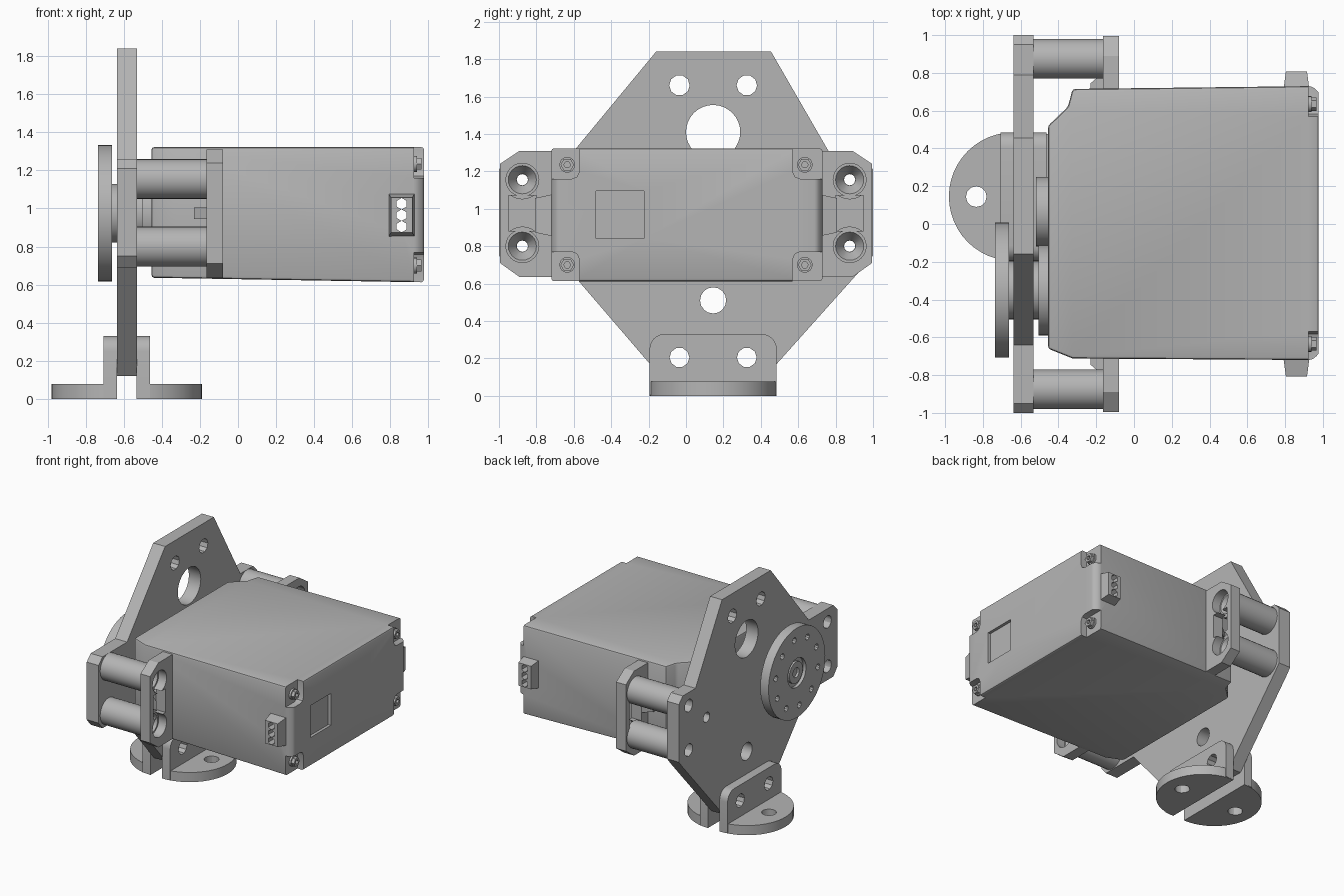
import bpy, bmesh, math
from mathutils import Vector

old = bpy.data.objects.get("Cube")
if old:
    bpy.data.objects.remove(old, do_unlink=True)

grey = bpy.data.materials.new("plain grey")
grey.use_nodes = True
colour = (0.46, 0.46, 0.46, 1)
grey.diffuse_color = colour
grey.node_tree.nodes["Principled BSDF"].inputs["Base Color"].default_value = colour
parts = []


def place(axis, p, d):
    u, v = p
    return {"x": Vector((d, u, v)), "y": Vector((u, d, v)), "z": Vector((u, v, d))}[axis]


def prism(name, axis, pts, a, b, scale=1.0, helper=False):
    """Extrude a 2D outline along an axis from a to b, optionally scaling the far end."""
    bm = bmesh.new()
    cu = (min(p[0] for p in pts) + max(p[0] for p in pts)) / 2
    cv = (min(p[1] for p in pts) + max(p[1] for p in pts)) / 2
    near = [bm.verts.new(place(axis, p, a)) for p in pts]
    far = [bm.verts.new(place(axis, (cu + (u - cu) * scale, cv + (v - cv) * scale), b)) for u, v in pts]
    bm.faces.new(near)
    bm.faces.new(far)
    n = len(pts)
    for i in range(n):
        j = (i + 1) % n
        bm.faces.new((near[i], near[j], far[j], far[i]))
    bmesh.ops.recalc_face_normals(bm, faces=bm.faces)
    mesh = bpy.data.meshes.new(name)
    bm.to_mesh(mesh)
    bm.free()
    mesh.materials.append(grey)
    ob = bpy.data.objects.new(name, mesh)
    bpy.context.scene.collection.objects.link(ob)
    if helper:
        ob.hide_render = True
    else:
        parts.append(ob)
    return ob


def ring(u, v, r, n=24, start=0.0, sweep=math.tau):
    steps = n if sweep == math.tau else n - 1
    return [(u + r * math.cos(start + sweep * i / steps),
             v + r * math.sin(start + sweep * i / steps)) for i in range(n)]


def rect(u0, u1, v0, v1):
    return [(u0, v0), (u1, v0), (u1, v1), (u0, v1)]


def bake(ob):
    graph = bpy.context.evaluated_depsgraph_get()
    mesh = bpy.data.meshes.new_from_object(ob.evaluated_get(graph))
    ob.modifiers.clear()
    ob.data = mesh


def cut(ob, axis, outlines, a, b, scale=1.0):
    """Subtract extruded outlines from a part."""
    cutters = [prism("cutter", axis, o, a, b, scale, True) for o in outlines]
    for c in cutters:
        m = ob.modifiers.new("cut", "BOOLEAN")
        m.object, m.operation, m.solver = c, "DIFFERENCE", "EXACT"
    bake(ob)
    for c in cutters:
        bpy.data.objects.remove(c, do_unlink=True)


def bevel(ob, width, segments=2):
    m = ob.modifiers.new("bevel", "BEVEL")
    m.width, m.segments, m.limit_method = width, segments, "ANGLE"
    bake(ob)


# Shared positions
MID_Y, MID_Z = 0.145, 0.975
HORN_Y = -0.35
PLATE_IN, PLATE_OUT = -0.532, -0.637
POST_Y, POST_Z = 0.875, (0.8, 1.155)
PAIR_Y = (-0.035, 0.325)
ears = [(s * POST_Y, z) for s in (1, -1) for z in POST_Z]

# Mounting plate
plate = prism("mounting_plate", "x", [
    (-0.16, 1.84), (0.455, 1.84), (0.79, 1.26), (0.95, 1.26), (1, 1.21), (1, 0.75),
    (0.95, 0.69), (0.44, 0.12), (-0.15, 0.12), (-0.64, 0.69), (-0.95, 0.69),
    (-1, 0.75), (-1, 1.21), (-0.95, 1.26), (-0.64, 1.26)], PLATE_OUT, PLATE_IN)
cut(plate, "x",
    [ring(MID_Y, 1.41, 0.145, 32), ring(MID_Y, 0.51, 0.07, 16), ring(0.65, MID_Z, 0.04, 12)]
    + [ring(y, z, 0.055, 10) for y in PAIR_Y for z in (1.66, 0.205)]
    + [ring(y, z, 0.05, 12) for y, z in ears], -0.7, -0.5)

# Pair of angled feet, one on each side of the plate
for side, label in ((1, "inner"), (-1, "outer")):
    def fx(d):
        return -0.585 + side * d
    half = [(fx(0.052), MID_Y - 0.34)]
    half += [(fx(0.055 + 0.34 * math.cos(t)), MID_Y + 0.34 * math.sin(t))
             for t in [math.pi * (i / 24 - 0.5) for i in range(25)]]
    half += [(fx(0.052), MID_Y + 0.34)]
    foot = prism(label + "_foot", "z", half, 0, 0.077)
    cut(foot, "z", [ring(fx(0.25), MID_Y, 0.055, 12)], -0.1, 0.2)
    tab_pts = [(MID_Y + 0.34, 0.003), (MID_Y + 0.34, 0.25)]
    tab_pts += ring(MID_Y + 0.26, 0.25, 0.08, 7, 0, math.pi / 2)[1:]
    tab_pts += ring(MID_Y - 0.26, 0.25, 0.08, 7, math.pi / 2, math.pi / 2)
    tab_pts += [(MID_Y - 0.34, 0.003)]
    tab = prism(label + "_foot_tab", "x", tab_pts, fx(0.052), fx(0.122))
    cut(tab, "x", [ring(y, 0.205, 0.053, 10) for y in PAIR_Y], -0.9, -0.3)

# Motor housing with slightly tapered underside
body = prism("motor_housing", "z", [
    (-0.455, 0.52), (-0.35, 0.62), (-0.325, 0.715), (0.94, 0.73), (0.978, 0.70),
    (0.978, -0.69), (0.94, -0.72), (-0.325, -0.712), (-0.455, -0.66)], 0.612, 1.323)
for v in body.data.vertices:
    if v.co.z < 0.7:
        v.co.z += 0.024 * (0.98 - v.co.x) / 1.43
bevel(body, 0.015)
# corner screw pockets and square recess on the rear cap
pockets = []
for s in (1, -1):
    for z0, z1, r in ((1.16, 1.4, 1.16), (0.5, 0.77, 0.77)):
        y0, y1 = sorted((s * 0.57, s * 0.8))
        p = rect(y0, y1, z0, z1)
        inner = (s * 0.57, r)
        k = p.index(inner)
        dz = 0.04 if r > 1 else -0.04
        nick = [(s * 0.57, r + dz), (s * 0.582, r + dz * 0.3), (s * 0.61, r)]
        before = p[k - 1]
        if before[0] != inner[0]:
            nick.reverse()
        p[k:k + 1] = nick
        pockets.append(p)
cut(body, "x", pockets, 0.925, 1.1)
cut(body, "x", [rect(-0.48, -0.225, 0.84, 1.095)], 0.955, 1.1)
bores = [ring(0.86, z, 0.03, 6, math.pi / 6) for z in (0.905, 0.965, 1.025)]
cut(body, "y", bores, -1, 1)

# Housing screws
for s in (1, -1):
    for z in (0.7, 1.235):
        prism("screw_washer", "x", ring(s * 0.635, z, 0.042, 16), 0.92, 0.94)
        screw = prism("housing_screw", "x", ring(s * 0.635, z, 0.036, 6), 0.92, 0.965)
        cut(screw, "x", [ring(s * 0.635, z, 0.018, 6)], 0.945, 1.1)

# Cable connectors on both sides
for s, label in ((1, "back"), (-1, "front")):
    plug = prism(label + "_connector", "y", rect(0.79, 0.93, 0.85, 1.08), s * 0.7, s * 0.807, 0.8)
    cut(plug, "y", bores, -1, 1)

# Motor flanges with slots and ribs
for s, label in ((1, "back"), (-1, "front")):
    flange = prism(label + "_flange", "x", [
        (s * y, z) for y, z in ((0.7, 0.635), (0.89, 0.635), (0.995, 0.71),
                                (0.995, 1.24), (0.89, 1.31), (0.7, 1.31))], -0.165, -0.08)
    cut(flange, "x", [ring(s * POST_Y, z, 0.088) for z in POST_Z]
        + [[(s * y, z) for y, z in rect(0.8, 0.95, 0.88, 1.07)]], -0.3, 0.1)
    prism(label + "_flange_rib", "z", [(-0.23, s * 0.7), (-0.23, s * 0.745), (-0.165, s * 0.8),
                                       (-0.1, s * 0.8), (-0.1, s * 0.7)], 0.945, 1.005)

# Spacer posts with countersunk bores
for y, z in ears:
    post = prism("spacer_post", "x", ring(y, z, 0.105, 28), PLATE_IN, -0.15)
    cut(post, "x", [ring(y, z, 0.03, 12)], -0.7, 0)
    cut(post, "x", [ring(y, z, 0.088, 24)], -0.13, -0.22, 0.35)

# Output collar, idler boss and hub
prism("output_collar", "x", ring(HORN_Y, MID_Z, 0.24, 40), -0.505, -0.44)
prism("idler_boss", "x", ring(0.065, MID_Z, 0.185, 32), -0.518, -0.44)
prism("horn_hub", "x", ring(HORN_Y, MID_Z, 0.155, 32), -0.67, -0.45)

# Output horn disc with ring of holes
horn = prism("horn_disc", "x", ring(HORN_Y, MID_Z, 0.358, 56), -0.735, -0.662)
bolt_holes = [ring(*p, 0.024, 10) for p in ring(HORN_Y, MID_Z, 0.27, 10, 0.2)]
cut(horn, "x", bolt_holes, -0.8, -0.6)
cut(horn, "x", [ring(HORN_Y, MID_Z, 0.115, 32)], -0.8, -0.71)
boss = prism("horn_screw", "x", ring(HORN_Y, MID_Z, 0.085, 24), -0.728, -0.69)
cut(boss, "x", [ring(HORN_Y, MID_Z, 0.04, 12)], -0.8, -0.7)

# Smooth round surfaces, keep hard edges
bpy.ops.object.select_all(action="DESELECT")
for ob in parts:
    ob.select_set(True)
bpy.context.view_layer.objects.active = plate
bpy.ops.object.shade_smooth_by_angle(angle=math.radians(30))
